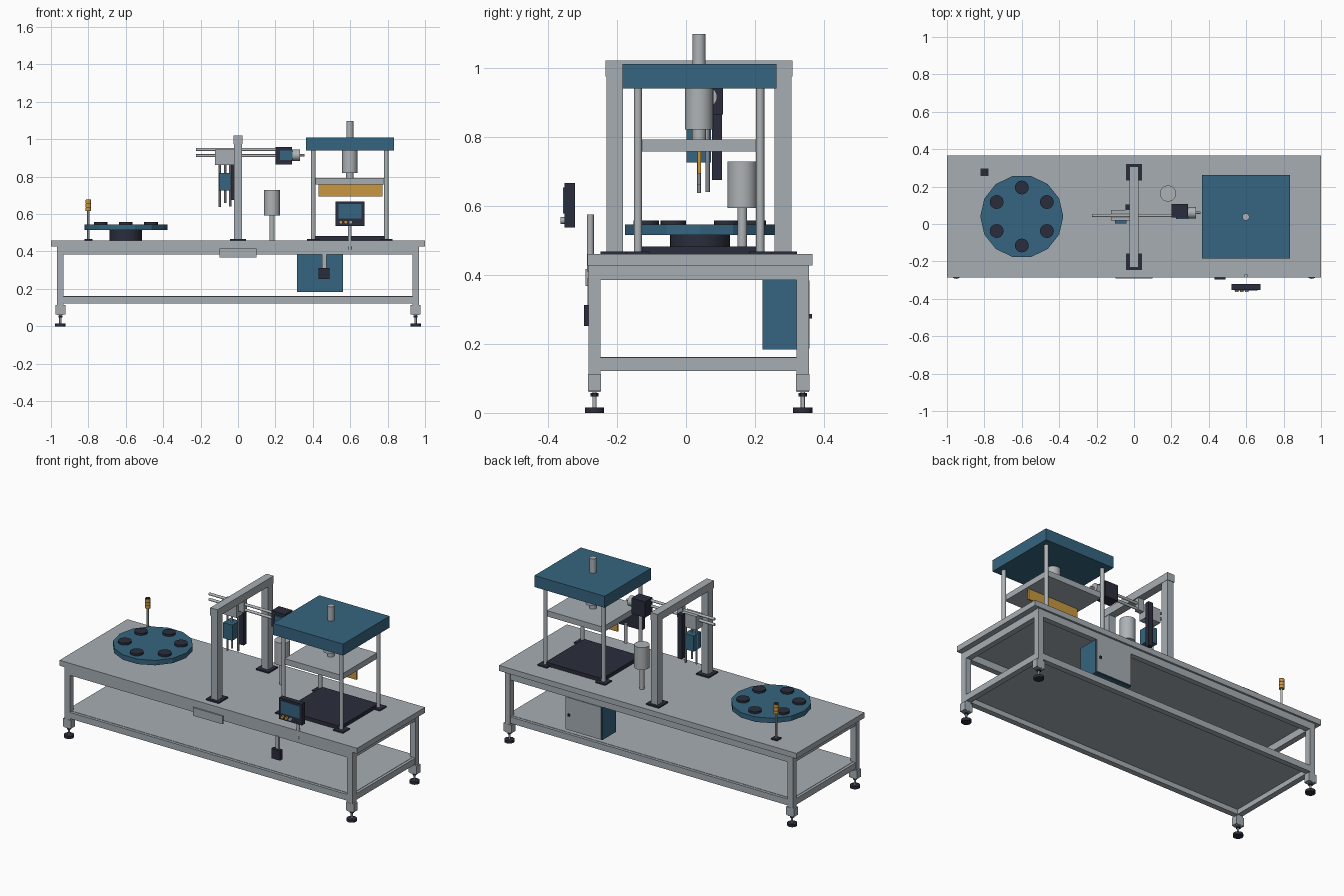
import bpy, bmesh, math
from mathutils import Matrix, Vector

if "Cube" in bpy.data.objects:
    bpy.data.objects.remove(bpy.data.objects["Cube"])


def mat(name, rgb):
    m = bpy.data.materials.new(name)
    m.diffuse_color = (*rgb, 1)
    m.use_nodes = True
    m.node_tree.nodes["Principled BSDF"].inputs["Base Color"].default_value = m.diffuse_color
    return m


GREY = mat("machine grey", (0.38, 0.42, 0.45))
STEEL = mat("steel", (0.42, 0.45, 0.47))
BLUE = mat("blue paint", (0.036, 0.13, 0.215))
DARK = mat("dark plastic", (0.023, 0.027, 0.045))
AMBER = mat("amber", (0.58, 0.31, 0.05))


def finish(bm, name, m, smooth=False):
    me = bpy.data.meshes.new(name)
    bm.to_mesh(me)
    bm.free()
    me.materials.append(m)
    ob = bpy.data.objects.new(name, me)
    bpy.context.collection.objects.link(ob)
    if smooth:
        bpy.ops.object.select_all(action='DESELECT')
        ob.select_set(True)
        bpy.context.view_layer.objects.active = ob
        bpy.ops.object.shade_smooth_by_angle()
    return ob


def box(name, m, x, y, z):
    """Box from (min, max) on each axis."""
    bm = bmesh.new()
    bmesh.ops.create_cube(bm, size=1)
    for v in bm.verts:
        v.co = Vector([(a + b) / 2 + c * (b - a) for (a, b), c in zip((x, y, z), v.co)])
    return finish(bm, name, m)


def rod(name, m, start, end, r, n=24, smooth=True):
    """Cylinder between two points."""
    a, b = Vector(start), Vector(end)
    d = b - a
    bm = bmesh.new()
    bmesh.ops.create_cone(bm, cap_ends=True, segments=n, radius1=r, radius2=r, depth=d.length)
    rot = Vector((0, 0, 1)).rotation_difference(d).to_matrix().to_4x4()
    bmesh.ops.transform(bm, matrix=Matrix.Translation((a + b) / 2) @ rot, verts=bm.verts)
    return finish(bm, name, m, smooth)


def post(name, m, x, y, z0, z1, r, n=24, smooth=True):
    return rod(name, m, (x, y, z0), (x, y, z1), r, n, smooth)


def mid(c, h):
    return (c - h, c + h)


# Table top, shelf and frame
YF, YB, H = -0.265, 0.338, 0.018
box("table_top", GREY, (-1, 1), (-0.285, 0.367), (0.427, 0.46))
box("lower_shelf", GREY, (-0.95, 0.95), (YF, YB), (0.152, 0.162))
for z0, z1 in ((0.385, 0.427), (0.122, 0.16)):
    for y in (YF, YB):
        box("long_rail", GREY, (-0.935, 0.935), mid(y, H - 0.001), (z0, z1))
    for x in (-0.949, 0.949):
        box("end_rail", GREY, mid(x, H - 0.001), (YF, YB), (z0, z1))

# Legs with levelling feet
for s in (-1, 1):
    for y in (YF, YB):
        x = s * 0.95
        box("leg", GREY, mid(x, H), mid(y, H), (0.06, 0.427))
        box("leg_bracket", GREY, mid(x, 0.027), mid(y, 0.019), (0.064, 0.113))
        post("foot_stem", STEEL, x, y, 0.01, 0.062, 0.006, 12)
        post("foot_nut", DARK, x, y, 0.048, 0.057, 0.012, 6, False)
        post("foot_pad", DARK, x, y, 0, 0.016, 0.028, 20)

# Rotary indexing table
TX, TY = -0.6, 0.04
post("turntable_pedestal", DARK, TX, TY, 0.46, 0.516, 0.087, 28)
post("turntable", BLUE, TX, TY, 0.515, 0.545, 0.222, 14, False).data.transform(
    Matrix.Translation((TX, TY, 0)) @ Matrix.Rotation(math.pi / 2, 4, 'Z') @ Matrix.Translation((-TX, -TY, 0)))
for k in range(6):
    a = math.radians(30 + 60 * k)
    post("work_nest", DARK, TX + 0.155 * math.cos(a), TY + 0.155 * math.sin(a), 0.545, 0.557, 0.037, 16)

# Signal beacon
box("beacon_base", DARK, mid(-0.8, 0.021), mid(0.277, 0.021), (0.46, 0.467))
post("beacon_pole", STEEL, -0.8, 0.277, 0.46, 0.62, 0.006, 12)
for k in range(3):
    z = 0.617 + 0.02 * k
    post("beacon_lamp", AMBER, -0.8, 0.277, z, z + 0.017, 0.015, 16)
    post("beacon_band", DARK, -0.8, 0.277, z + 0.016, z + 0.021, 0.0135, 16)

# Gantry portal
for y, s in ((-0.206, -1), (0.281, 1)):
    box("gantry_leg", GREY, mid(0, 0.022), mid(y, 0.024), (0.46, 0.98))
    box("gantry_base", DARK, mid(0, 0.043), mid(y - s * 0.004, 0.045), (0.46, 0.468))
box("gantry_beam", GREY, mid(0, 0.024), (-0.233, 0.308), (0.974, 1.02))
box("rail_hanger", GREY, mid(0, 0.018), (0.03, 0.06), (0.90, 0.976))

# Horizontal slide and pick-up head
for z in (0.945, 0.912):
    rod("slide_rod", STEEL, (-0.225, 0.045, z), (0.21, 0.045, z), 0.008, 16)
box("carriage", GREY, (-0.122, -0.022), (0.018, 0.076), (0.862, 0.945))
box("pickup_body", BLUE, (-0.102, -0.04), (0.002, 0.072), (0.725, 0.82))
box("cable_carrier", DARK, (-0.045, -0.015), (0.076, 0.104), (0.675, 0.945))
for x, y, z in ((-0.098, 0.038, 0.637), (-0.068, 0.038, 0.66), (-0.042, 0.063, 0.64)):
    post("pickup_rod", STEEL, x, y, z, 0.865, 0.006, 12)

# Slide drive motor
box("motor_housing", DARK, (0.2, 0.29), (0.036, 0.107), (0.864, 0.96))
box("motor_cover", BLUE, (0.225, 0.292), (0.028, 0.036), (0.888, 0.94))
rod("motor_flange", STEEL, (0.285, 0.06, 0.915), (0.332, 0.06, 0.915), 0.03)
rod("motor_shaft", STEEL, (0.33, 0.06, 0.915), (0.355, 0.06, 0.915), 0.007, 12)

# Canister on a post
post("canister_post", STEEL, 0.182, 0.163, 0.46, 0.6, 0.014, 16)
post("canister", STEEL, 0.182, 0.163, 0.593, 0.728, 0.043, 32)

# Four-column press
PX, PY = 0.598, 0.038
box("press_bed", DARK, mid(PX, 0.19), (-0.145, 0.222), (0.46, 0.482))
for x in (PX - 0.195, PX + 0.195):
    for y in (PY - 0.177, PY + 0.177):
        box("column_base", DARK, mid(x, 0.033), mid(y, 0.033), (0.46, 0.467))
        post("press_column", STEEL, x, y, 0.46, 0.945, 0.012, 16)
box("press_head", BLUE, (0.363, 0.835), (-0.184, 0.262), (0.94, 1.01))
box("moving_platen", GREY, mid(PX, 0.188), (-0.14, 0.214), (0.757, 0.792))
box("press_blade", AMBER, (0.43, 0.772), mid(PY, 0.005), (0.693, 0.757))
post("press_cylinder", STEEL, PX, PY, 0.82, 0.94, 0.041, 28)
post("press_ram", STEEL, PX, PY, 0.79, 0.822, 0.02, 20)
post("press_cylinder_cap", STEEL, PX, PY, 1.01, 1.097, 0.019, 20)

# Operator panel
post("panel_post", STEEL, PX, -0.277, 0.41, 0.575, 0.01, 16)
box("panel_case", DARK, (0.522, 0.676), (-0.352, -0.321), (0.537, 0.666))
box("panel_screen", BLUE, (0.537, 0.661), (-0.356, -0.351), (0.577, 0.653))
for x, m in ((0.55, AMBER), (0.576, AMBER), (0.602, STEEL)):
    rod("panel_button", m, (x, -0.35, 0.557), (x, -0.364, 0.557), 0.01, 14)

# Front switch box and front plate
box("switch_box", DARK, (0.431, 0.49), (-0.296, -0.272), (0.252, 0.312))
box("switch_hanger", STEEL, (0.45, 0.472), (-0.285, -0.272), (0.31, 0.39))
box("front_plate", GREY, (-0.1, 0.1), (-0.291, -0.283), (0.367, 0.416))

# Electrical cabinet with rear door
box("cabinet", BLUE, (0.316, 0.562), (0.222, 0.35), (0.183, 0.386))
box("cabinet_door_seal", DARK, (0.32, 0.558), (0.35, 0.354), (0.187, 0.384))
box("cabinet_door", GREY, (0.32, 0.558), (0.354, 0.358), (0.187, 0.384))
box("cabinet_handle", DARK, (0.53, 0.54), (0.358, 0.365), (0.273, 0.287))
